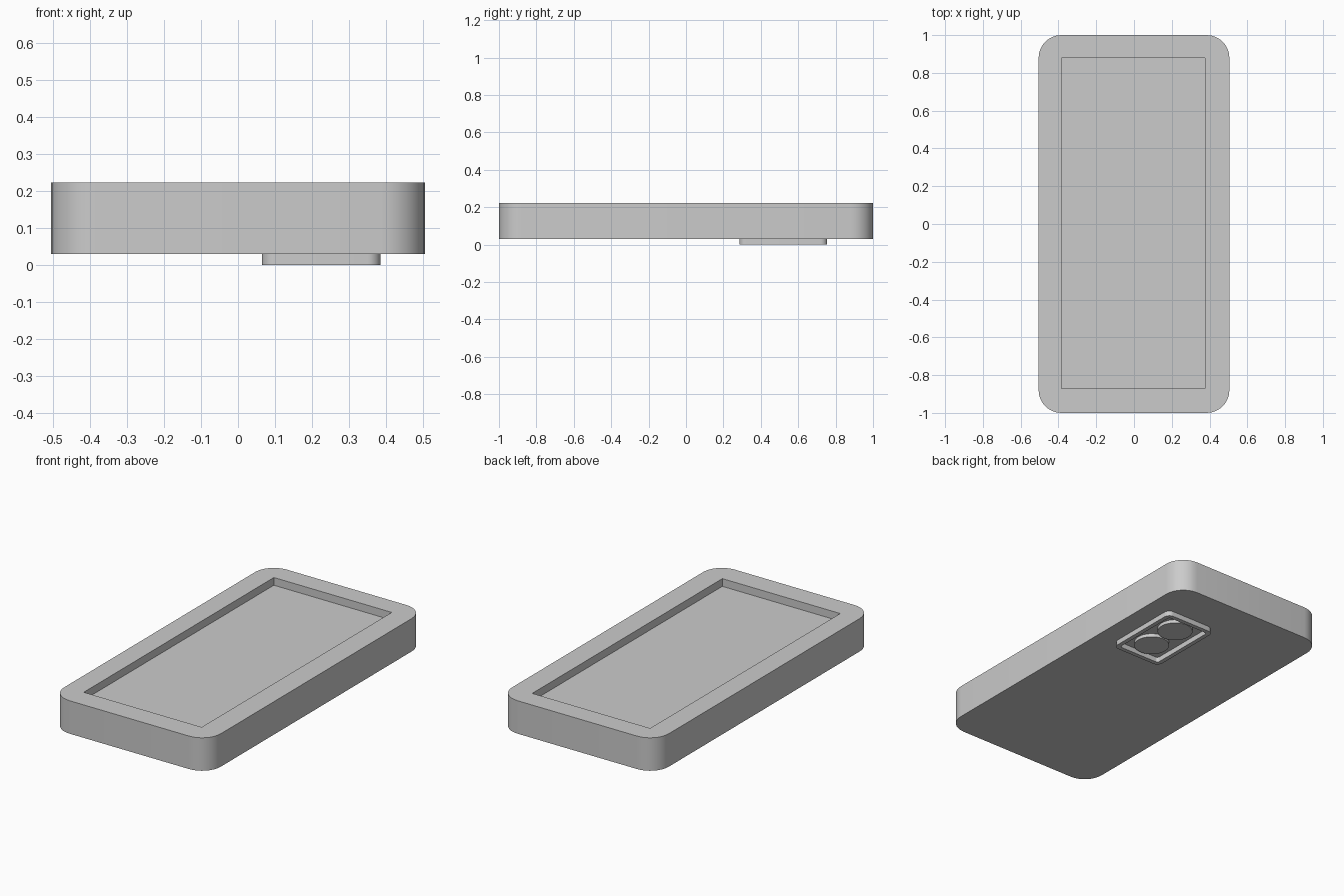
import bpy, bmesh, math
from mathutils import Matrix

old = bpy.data.objects.get("Cube")
if old:
    bpy.data.objects.remove(old, do_unlink=True)

grey = bpy.data.materials.new("plain_grey")
grey.use_nodes = True
grey.diffuse_color = (0.6, 0.6, 0.6, 1)
grey.node_tree.nodes["Principled BSDF"].inputs["Base Color"].default_value = (0.6, 0.6, 0.6, 1)


def finish(name, bm):
    mesh = bpy.data.meshes.new(name)
    bm.to_mesh(mesh)
    bm.free()
    mesh.materials.append(grey)
    obj = bpy.data.objects.new(name, mesh)
    bpy.context.collection.objects.link(obj)
    return obj


def slab(name, x, y, z, radius=0.0):
    """Box between (min, max) pairs with rounded vertical edges."""
    bm = bmesh.new()
    bmesh.ops.create_cube(bm, size=1)
    for v in bm.verts:
        for i, (lo, hi) in enumerate((x, y, z)):
            v.co[i] = hi if v.co[i] > 0 else lo
    if radius:
        upright = [e for e in bm.edges if abs(e.verts[0].co.z - e.verts[1].co.z) > 1e-4]
        bmesh.ops.bevel(bm, geom=upright, offset=radius, segments=8, profile=0.5, affect='EDGES')
    return finish(name, bm)


def activate(obj):
    bpy.ops.object.select_all(action='DESELECT')
    obj.select_set(True)
    bpy.context.view_layer.objects.active = obj


def cut(obj, cutter):
    cutter.hide_render = True
    mod = obj.modifiers.new("cut", 'BOOLEAN')
    mod.operation = 'DIFFERENCE'
    mod.solver = 'EXACT'
    mod.object = cutter
    activate(obj)
    bpy.ops.object.modifier_apply(modifier=mod.name)
    bpy.data.objects.remove(cutter, do_unlink=True)


# Body with a sunken screen
base, top = 0.03, 0.222
body = slab("body", (-0.505, 0.505), (-1, 1), (base, top), 0.12)
cut(body, slab("screen_cutter", (-0.385, 0.375), (-0.87, 0.88), (top - 0.045, top + 0.1)))

# Raised frame around the lenses on the underside
x, y, rim = (0.065, 0.385), (0.285, 0.755), 0.025
frame = slab("camera_frame", x, y, (0, base), 0.035)
cut(frame, slab("frame_cutter", (x[0] + rim, x[1] - rim), (y[0] + rim, y[1] - rim),
                (-0.05, base + 0.05), 0.015))

# Two lenses side by side inside the frame
parts = [body, frame]
for name, ly in (("front_lens", 0.42), ("rear_lens", 0.62)):
    bm = bmesh.new()
    bmesh.ops.create_cone(bm, cap_ends=True, segments=32, radius1=0.096, radius2=0.096,
                          depth=base - 0.01,
                          matrix=Matrix.Translation((sum(x) / 2, ly, (base + 0.01) / 2)))
    parts.append(finish(name, bm))

for obj in parts:
    activate(obj)
    bpy.ops.object.shade_smooth_by_angle(angle=math.radians(30))
